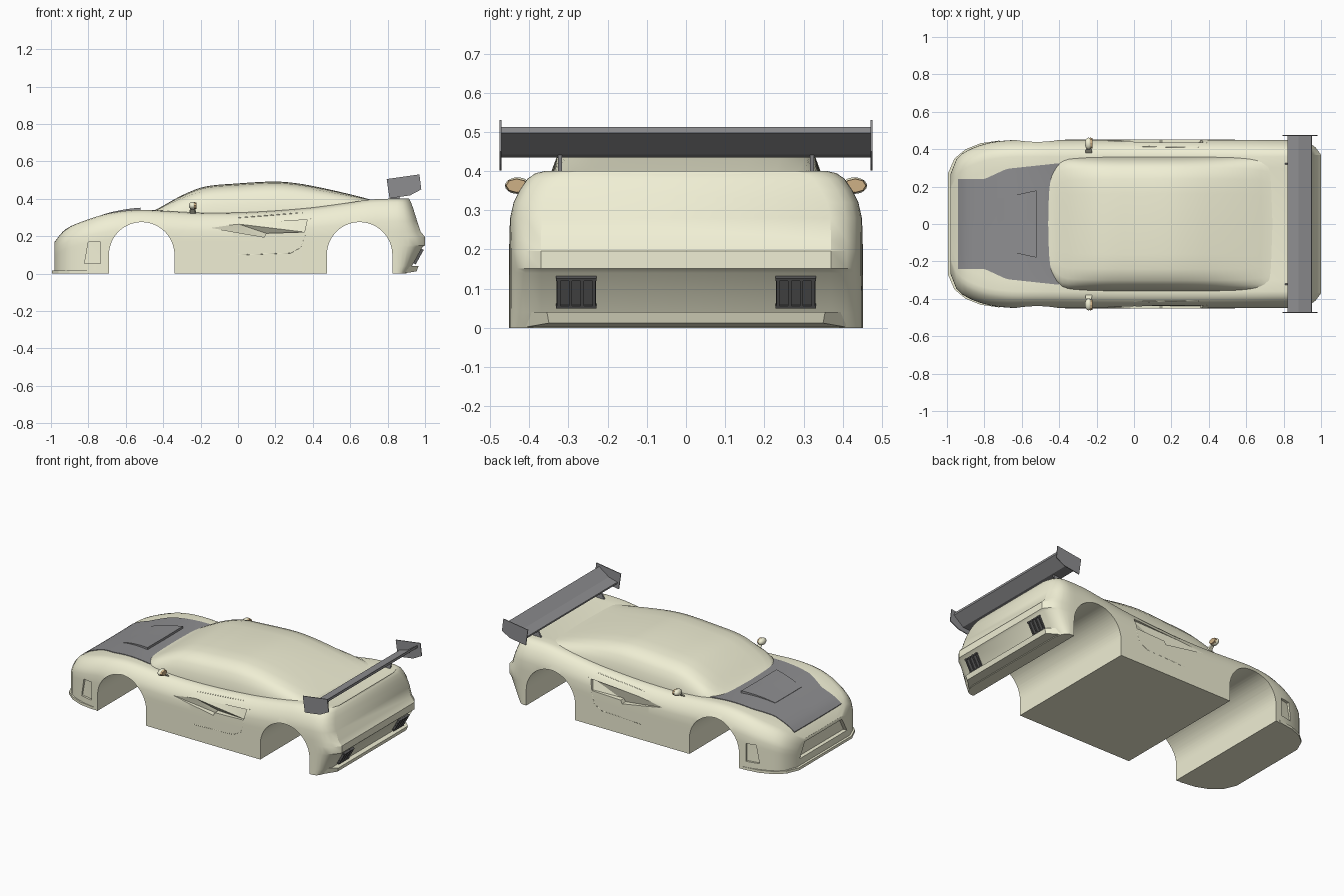
import bpy, bmesh, math
from mathutils import Matrix, Vector

if "Cube" in bpy.data.objects:
    bpy.data.objects.remove(bpy.data.objects["Cube"])


def material(name, c):
    m = bpy.data.materials.new(name)
    m.diffuse_color = (*c, 1)
    m.use_nodes = True
    m.node_tree.nodes["Principled BSDF"].inputs["Base Color"].default_value = m.diffuse_color
    return m


CREAM = material("cream_paint", (0.87, 0.86, 0.66))
CARBON = material("dark_grey", (0.27, 0.27, 0.28))
BLACK = material("black_grille", (0.10, 0.10, 0.10))
TAN = material("mirror_glass", (0.62, 0.44, 0.24))


def finish(name, bm, mat, smooth=None):
    bmesh.ops.recalc_face_normals(bm, faces=bm.faces)
    me = bpy.data.meshes.new(name)
    bm.to_mesh(me)
    bm.free()
    ob = bpy.data.objects.new(name, me)
    bpy.context.collection.objects.link(ob)
    me.materials.append(mat)
    if smooth:
        shade(ob, smooth)
    return ob


def shade(ob, angle):
    bpy.ops.object.select_all(action='DESELECT')
    ob.select_set(True)
    bpy.context.view_layer.objects.active = ob
    bpy.ops.object.shade_smooth_by_angle(angle=math.radians(angle))


def curve(tab, x, smooth=True):
    """Interpolate a list of (x, value) pairs."""
    x = min(max(x, tab[0][0]), tab[-1][0])
    i = next(k for k in range(len(tab) - 1) if x <= tab[k + 1][0])
    (x0, a), (x1, b) = tab[i], tab[i + 1]
    h = x1 - x0
    u = (x - x0) / h
    if not smooth:
        return a + (b - a) * u

    def slope(k):
        p, q = tab[max(k - 1, 0)], tab[min(k + 1, len(tab) - 1)]
        return (q[1] - p[1]) / (q[0] - p[0])
    return ((2*u**3 - 3*u**2 + 1) * a + (u**3 - 2*u**2 + u) * h * slope(i)
            + (3*u**2 - 2*u**3) * b + (u**3 - u**2) * h * slope(i + 1))


def loft(name, rings, mat):
    """Skin half sections (outer bottom -> centre top), mirrored in y."""
    bm = bmesh.new()
    h = len(rings[0])
    n = 2 * h - 1
    rows = [[bm.verts.new(p) for p in r + [(x, -y, z) for x, y, z in r[-2::-1]]] for r in rings]
    for a, b in zip(rows, rows[1:]):
        for i in range(n):
            j = (i + 1) % n
            bm.faces.new((a[i], a[j], b[j], b[i]))
    for r in (rows[0], rows[-1]):
        for i in range(h - 2):
            bm.faces.new((r[i], r[i + 1], r[n - 2 - i], r[n - 1 - i]))
        bm.faces.new((r[h - 2], r[h - 1], r[h]))
    return finish(name, bm, mat)


def prism(bm, lo, hi):
    """Solid between two matching loops of 3D points."""
    a, b = [bm.verts.new(p) for p in lo], [bm.verts.new(p) for p in hi]
    bm.faces.new(a)
    bm.faces.new(b)
    for i in range(len(a)):
        j = (i + 1) % len(a)
        bm.faces.new((a[i], a[j], b[j], b[i]))


def box(bm, centre, size, rot=Matrix()):
    m = Matrix.Translation(centre) @ rot @ Matrix.Diagonal((*size, 1))
    bmesh.ops.create_cube(bm, size=1, matrix=m)


# Body shape: plan half width, shoulder height, tail profile, section
WIDTH = [(-.98, .27), (-.95, .345), (-.9, .388), (-.8, .428), (-.7, .445), (-.6, .45),
         (.82, .45), (.9, .443), (.96, .42), (1, .37)]
TOP = [(-.98, .17), (-.95, .21), (-.9, .25), (-.8, .29), (-.7, .32), (-.6, .336), (-.5, .34),
       (-.4, .335), (-.2, .325), (0, .326), (.2, .336), (.4, .353), (.6, .38), (.7, .395),
       (.8, .40), (1, .40)]
TAIL = [(0, .90), (.04, .93), (.14, .985), (.15, 1), (.2, 1), (.225, .975), (.37, .93), (.4, .915)]
SECTION = [(0, 0), (0, .1), (0, .35), (0, .378), (0, .49), (0, .56), (.001, .7), (.01, .8), (.026, .88),
           (.045, .95), (.065, .985), (.09, 1), (.15, .985)]


def body_ring(x):
    w, t = curve(WIDTH, x), curve(TOP, x)
    pts = [(w - d, f * t) for d, f in SECTION] + [(0, .98 * t)]
    tail = max(0, (x - .85) / .15)
    return [((.85 + tail * (curve(TAIL, z, False) - .85)) if tail else x, y, z) for y, z in pts]


def top_z(x, y):
    pts = sorted((p[1], p[2]) for p in body_ring(x)[8:])
    return curve(pts, abs(y), False)


body = loft("body", [body_ring(-.98 + 1.98 * i / 66) for i in range(67)], CREAM)

# Cutters: wheel arches, side scoops, bumper vents, front intake
bm = bmesh.new()
for cx in (-.515, .65):
    loop = [(cx + .175, -.1)] + [(cx + .175 * math.cos(k * math.pi / 32), .1 + .175 * math.sin(k * math.pi / 32))
                                 for k in range(33)] + [(cx - .175, -.1)]
    prism(bm, [(x, -.6, z) for x, z in loop], [(x, .6, z) for x, z in loop])
SCOOP = [(-.18, .25, .001), (0, .265, .01), (.37, .288, .03), (.355, .222, .012), (.15, .215, .035), (.14, .195, .035)]
VENT = [(-.82, .055, .038), (-.735, .055, .022), (-.735, .17, .022), (-.80, .17, .038)]
for s in (1, -1):
    for shape in (SCOOP, VENT):
        prism(bm, [(x, s * (.45 - d), z) for x, z, d in shape], [(x, s * .55, z) for x, z, d in shape])
INTAKE = [(-.24, .06), (.24, .06), (.19, .15), (-.19, .15)]
prism(bm, [(-1.1, y, z) for y, z in INTAKE], [(-.955, y, z) for y, z in INTAKE])
bmesh.ops.triangulate(bm, faces=bm.faces)
cutter = finish("cutter", bm, CREAM)
cutter.hide_render = True
mod = body.modifiers.new("cut", 'BOOLEAN')
mod.object, mod.operation, mod.solver = cutter, 'DIFFERENCE', 'EXACT'
bpy.context.view_layer.objects.active = body
bpy.ops.object.modifier_apply(modifier="cut")
bpy.data.objects.remove(cutter)
shade(body, 28)

# Cabin
ROOF = [(-.475, .325), (-.42, .352), (-.3, .418), (-.18, .464), (0, .482), (.2, .492), (.32, .482),
        (.44, .46), (.57, .431), (.7, .398), (.74, .385)]
BASE = [(-.475, .17), (-.46, .235), (-.43, .295), (-.38, .342), (-.3, .355), (-.1, .36), (.5, .36), (.64, .352), (.74, .33)]
PILLAR = [(0, 0), (.012, .35), (.03, .65), (.06, .85), (.12, .95), (.2, .985)]
rings = []
for i in range(41):
    x = -.475 + 1.215 * i / 40
    b, r, belt = curve(BASE, x), curve(ROOF, x), curve(TOP, x) - .012
    r = max(r, belt + .004)
    rings.append([(x, b, .29)] + [(x, b * (1 - d / .36), belt + f * (r - belt)) for d, f in PILLAR] + [(x, 0, r)])
shade(loft("cabin", rings, CREAM), 40)

# Hood panel following the body, and its raised vent
HOOD = [(-.94, .24), (-.8, .24), (-.68, .295), (-.4, .325)]


def sheet(name, edge, steps, lift):
    bm = bmesh.new()
    x0, x1 = edge[0][0], edge[-1][0]
    rows = []
    for i in range(steps + 1):
        x = x0 + (x1 - x0) * i / steps
        w = curve(edge, x, False)
        rows.append([bm.verts.new((x, w * k / 6, top_z(x, w * k / 6) + lift(i / steps))) for k in range(-6, 7)])
    for a, b in zip(rows, rows[1:]):
        for k in range(12):
            bm.faces.new((a[k], a[k + 1], b[k + 1], b[k]))
    ext = bmesh.ops.extrude_face_region(bm, geom=bm.faces[:])['geom']
    bmesh.ops.translate(bm, verts=[v for v in ext if isinstance(v, bmesh.types.BMVert)], vec=(0, 0, -.02))
    finish(name, bm, CARBON, 30)


sheet("hood", HOOD, 24, lambda u: .004)
sheet("hood_vent", [(-.73, .135), (-.52, .18)], 8, lambda u: .006 + .012 * u)

# Front splitter
bm = bmesh.new()
half = [(-.72, .446), (-.82, .432), (-.9, .40), (-.96, .35), (-.995, .27)]
plan = half + [(x, -y) for x, y in half[::-1]]
prism(bm, [(x, y, 0) for x, y in plan], [(x, y, .017) for x, y in plan])
finish("front_splitter", bm, CREAM)

# Rear diffuser lip
bm = bmesh.new()
prism(bm, [(.88, -.42, 0), (.88, .42, 0), (.955, .35, .012), (.955, -.35, .012)],
      [(.88, -.43, .04), (.88, .43, .04), (.965, .355, .04), (.965, -.355, .04)])
finish("rear_lip", bm, CREAM)

# Rear grilles: frame and vertical slats on the sloping bumper
tilt = Matrix.Rotation(math.atan2(.055, .10), 4, 'Y')
for s, side in ((1, "left"), (-1, "right")):
    bm = bmesh.new()
    c = Vector((.962, s * .28, .0925))
    box(bm, c, (.008, .10, .085), tilt)
    for k in range(4):
        box(bm, c + Vector((.004, (k - 1.5) * .03, 0)), (.014, .008, .085), tilt)
    for e in (-1, 1):
        box(bm, c + tilt @ Vector((.004, 0, e * .04)), (.014, .104, .007), tilt)
    finish("rear_grille_" + side, bm, BLACK)

# Rear wing: blade, end plates and stays
bm = bmesh.new()
blade = [(.82, .445), (.88, .462), (.95, .512), (.952, .497), (.885, .442), (.82, .435)]
plate = [(.795, .505), (.97, .53), (.98, .45), (.92, .418), (.81, .402)]
stay = [(.80, .385), (.86, .385), (.875, .45), (.83, .44)]
prism(bm, [(x, -.473, z) for x, z in blade], [(x, .473, z) for x, z in blade])
for s in (1, -1):
    prism(bm, [(x, s * .471, z) for x, z in plate], [(x, s * .476, z) for x, z in plate])
    prism(bm, [(x, s * .317, z) for x, z in stay], [(x, s * .327, z) for x, z in stay])
finish("rear_wing", bm, CARBON)

# Door mirrors, and the door seams behind the scoops
SEAM = [(.0, .298), (.34, .325), (.388, .292), (.36, .21), (.335, .14), (.28, .11), (.0, .10)]
for s, side in ((1, "left"), (-1, "right")):
    bm = bmesh.new()
    pod = Matrix.Translation((-.243, s * .43, .363)) @ Matrix.Diagonal((.02, .032, .021, 1))
    bmesh.ops.create_uvsphere(bm, u_segments=16, v_segments=10, radius=1, matrix=pod)
    prism(bm, [(-.26, s * .37, .31), (-.225, s * .37, .31), (-.225, s * .39, .335), (-.26, s * .39, .335)],
          [(-.25, s * .42, .35), (-.235, s * .42, .35), (-.235, s * .42, .365), (-.25, s * .42, .365)])
    finish("mirror_" + side, bm, CREAM, 40)
    bm = bmesh.new()
    bmesh.ops.create_cone(bm, cap_ends=True, segments=8, radius1=1, radius2=.9, depth=1,
                          matrix=Matrix.Translation((-.228, s * .432, .363)) @ Matrix.Diagonal((.012, .03, .019, 1))
                          @ Matrix.Rotation(math.pi / 2, 4, 'Y'))
    finish("mirror_glass_" + side, bm, TAN)
    cu = bpy.data.curves.new("door_seam_" + side, 'CURVE')
    cu.dimensions, cu.bevel_depth, cu.bevel_resolution = '3D', .0025, 0
    sp = cu.splines.new('POLY')
    sp.points.add(len(SEAM) - 1)
    for p, (x, z) in zip(sp.points, SEAM):
        t = curve(TOP, x)
        y = .45 - curve([(f, d) for d, f in SECTION[:12]], z / t, False)
        p.co = (x, s * y, z, 1)
    cu.materials.append(CREAM)
    bpy.context.collection.objects.link(bpy.data.objects.new("door_seam_" + side, cu))
